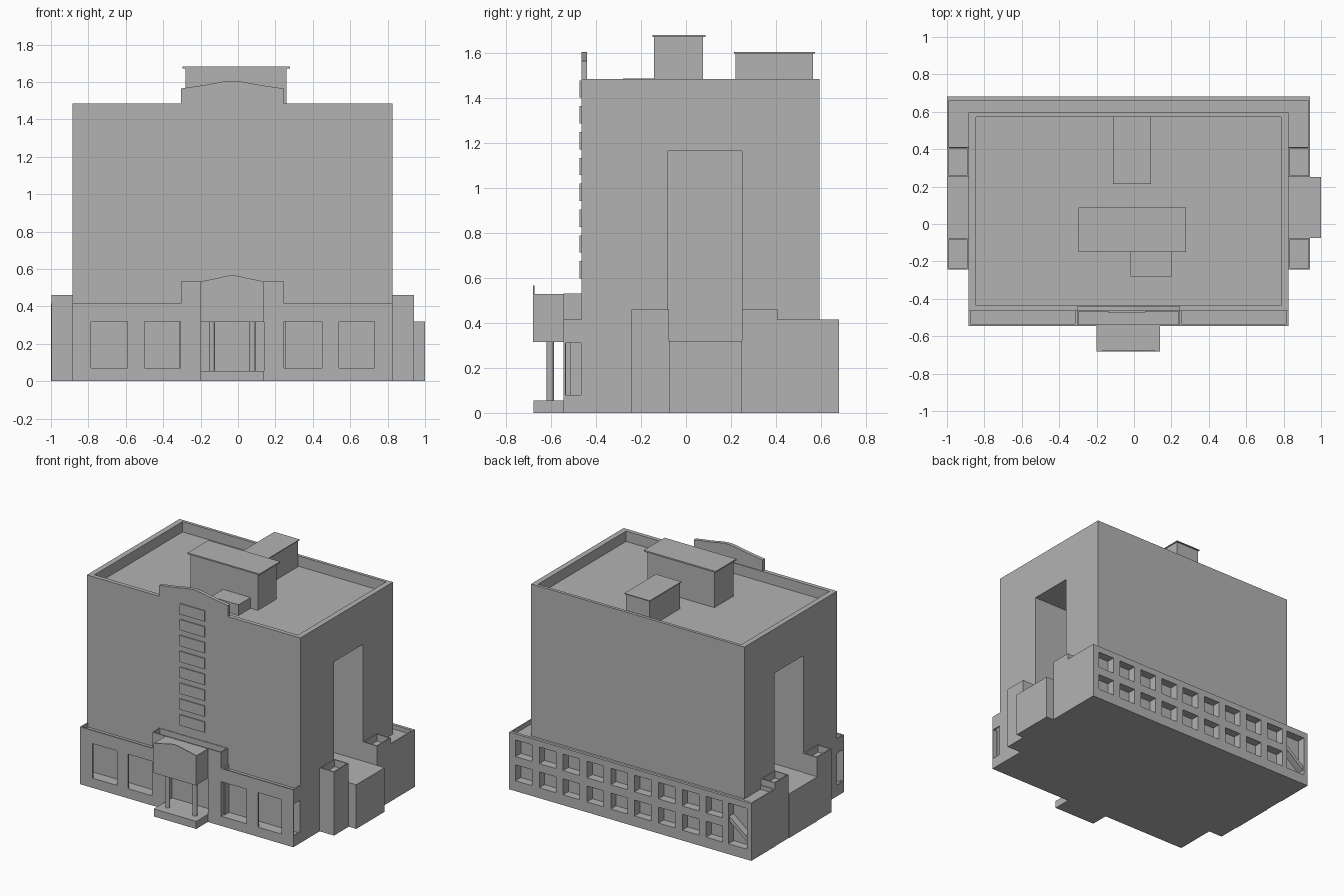
import bpy, bmesh, math

if "Cube" in bpy.data.objects:
    bpy.data.objects.remove(bpy.data.objects["Cube"])

grey = bpy.data.materials.new("plain grey")
grey.diffuse_color = (0.45, 0.45, 0.45, 1)
grey.use_nodes = True
grey.node_tree.nodes["Principled BSDF"].inputs["Base Color"].default_value = grey.diffuse_color


def finish(name, bm):
    bmesh.ops.recalc_face_normals(bm, faces=bm.faces)
    me = bpy.data.meshes.new(name)
    bm.to_mesh(me)
    bm.free()
    me.materials.append(grey)
    ob = bpy.data.objects.new(name, me)
    bpy.context.collection.objects.link(ob)
    return ob


def boxes(name, *spans):
    """One object from boxes given as (x0, x1, y0, y1, z0, z1)."""
    bm = bmesh.new()
    for x0, x1, y0, y1, z0, z1 in spans:
        vs = bmesh.ops.create_cube(bm, size=1)["verts"]
        for v in vs:
            v.co = (x1 if v.co.x > 0 else x0,
                    y1 if v.co.y > 0 else y0,
                    z1 if v.co.z > 0 else z0)
    return finish(name, bm)


def prism(name, profile, y0, y1):
    """Extrude an x-z outline along y."""
    bm = bmesh.new()
    face = bm.faces.new([bm.verts.new((x, y0, z)) for x, z in profile])
    ext = bmesh.ops.extrude_face_region(bm, geom=[face])["geom"]
    bmesh.ops.translate(bm, vec=(0, y1 - y0, 0),
                        verts=[g for g in ext if isinstance(g, bmesh.types.BMVert)])
    return finish(name, bm)


def cut(ob, *spans):
    """Subtract boxes (which must not overlap each other) from an object."""
    cutter = boxes("cutter", *spans)
    cutter.hide_render = True
    mod = ob.modifiers.new("cut", 'BOOLEAN')
    mod.operation, mod.solver, mod.object = 'DIFFERENCE', 'EXACT', cutter
    bpy.context.view_layer.objects.active = ob
    bpy.ops.object.modifier_apply(modifier=mod.name)
    bpy.data.objects.remove(cutter)


L, R = -0.885, 0.825          # tower sides
F, B = -0.465, 0.595          # tower front and back
TOP = 1.485

# Tower with sunken roof and a tall deep niche on each side
tower = boxes("tower", (L, R, F, B, 0, TOP))
cut(tower, (L + 0.04, R - 0.04, F + 0.03, B - 0.022, 1.41, 1.6),
    (R - 0.4, R + 0.1, -0.08, 0.25, 0.32, 1.165),
    (L - 0.1, L + 0.4, -0.08, 0.25, 0.32, 1.165))

# Arched parapet on the tower front
prism("roof_gable", [(-0.305, TOP - 0.02), (-0.305, 1.565), (-0.18, 1.583), (-0.08, 1.602),
                     (-0.03, 1.606), (0.02, 1.602), (0.12, 1.583), (0.245, 1.565),
                     (0.245, TOP - 0.02)], F - 0.001, F + 0.025)

# Stacked thin panels down the middle of the front
boxes("front_panels", *[(-0.138, 0.062, F - 0.008, F + 0.002, 1.403 - i * 0.115, 1.48 - i * 0.115)
                        for i in range(8)])

# Rooftop rooms with thin overhanging caps
boxes("front_roof_room", (-0.28, 0.258, -0.142, 0.075, 1.4, 1.672))
boxes("front_roof_cap", (-0.298, 0.277, -0.15, 0.087, 1.672, 1.682))
boxes("back_roof_room", (-0.105, 0.085, 0.22, 0.565, 1.4, 1.6))
boxes("back_roof_cap", (-0.112, 0.092, 0.213, 0.575, 1.6, 1.606))
boxes("roof_hatch", (-0.02, 0.2, -0.28, -0.142, 1.4, 1.488))

# Front arcades: thin walls, window openings, open outer end, sunken roof
FF = -0.545
for name, x0, x1, wins in (
        ("left_arcade", L, -0.305, ((-0.785, -0.59), (-0.5, -0.305 - 0.002))),
        ("right_arcade", 0.245, R, ((0.247, 0.45), (0.54, 0.73)))):
    arcade = boxes(name, (x0, x1, FF, F, 0, 0.415))
    cut(arcade, (x0 + 0.01, x1 - 0.01, FF + 0.012, F + 0.01, 0.07, 0.35),
        (x0 + 0.01, x1 - 0.01, FF + 0.01, F - 0.0, 0.385, 0.5))
    cut(arcade, *[(a, b, FF - 0.05, FF + 0.03, 0.07, 0.32) for a, b in wins])
    end = (x0 - 0.05, x0 + 0.03) if x0 == L else (x1 - 0.03, x1 + 0.05)
    cut(arcade, (*end, FF + 0.008, F - 0.002, 0.08, 0.31))

# Entrance block with parapet and doorway recess
entry = boxes("entrance_block", (-0.305, 0.245, FF, F, 0, 0.532))
cut(entry, (-0.298, 0.238, FF + 0.008, F - 0.004, 0.48, 0.6),
    (-0.2, 0.14, FF - 0.05, F - 0.005, 0.055, 0.316))

# Porch: step, canopy, curved gable and two round columns
boxes("porch_step", (-0.2, 0.14, -0.678, FF, 0, 0.055))
boxes("porch_canopy", (-0.2, 0.14, -0.676, FF, 0.316, 0.53))
prism("porch_gable", [(-0.2, 0.316), (-0.2, 0.533), (-0.11, 0.551), (-0.06, 0.563), (-0.03, 0.566),
                      (0.0, 0.563), (0.05, 0.551), (0.14, 0.533), (0.14, 0.316)], -0.681, -0.675)
bm = bmesh.new()
for x in (-0.14, 0.078):
    vs = bmesh.ops.create_cone(bm, cap_ends=True, segments=12, radius1=0.016,
                               radius2=0.016, depth=0.27)["verts"]
    bmesh.ops.translate(bm, vec=(x, -0.604, 0.185), verts=vs)
finish("porch_columns", bm)

# Side blocks with hollow tops, and the low blocks between them
for side, x0, x1 in (("left", -0.997, L), ("right", R, 0.94)):
    for place, y0, y1 in (("front", -0.243, -0.075), ("back", 0.25, 0.408)):
        ob = boxes(f"{side}_{place}_block", (x0, x1, y0, y1, 0, 0.46))
        cut(ob, (x0 + 0.008, x1 - 0.008, y0 + 0.008, y1 - 0.008, 0.41, 0.5))
boxes("left_low_block", (-1, L, -0.075, 0.25, 0, 0.32))
boxes("right_low_block", (R, 1.0, -0.075, 0.25, 0, 0.32))

# Rear wing: sunken roof, two rows of window recesses and a tall stair bay
rear = boxes("rear_wing", (-1, 0.94, 0.405, 0.681, 0, 0.415))
cut(rear, (-0.99, 0.93, 0.413, 0.66, 0.385, 0.5))
recesses = [(0.757 - i * 0.191, 0.89 - i * 0.191, 0.62, 0.75, z0, z1)
            for i in range(9) for z0, z1 in ((0.075, 0.19), (0.25, 0.37))]
recesses.append((-0.967, -0.816, 0.62, 0.75, 0.075, 0.37))
cut(rear, *recesses)
prism("stair_flight", [(-0.816, 0.27), (-0.816, 0.235), (-0.967, 0.115), (-0.967, 0.15)],
      0.61, 0.67)
